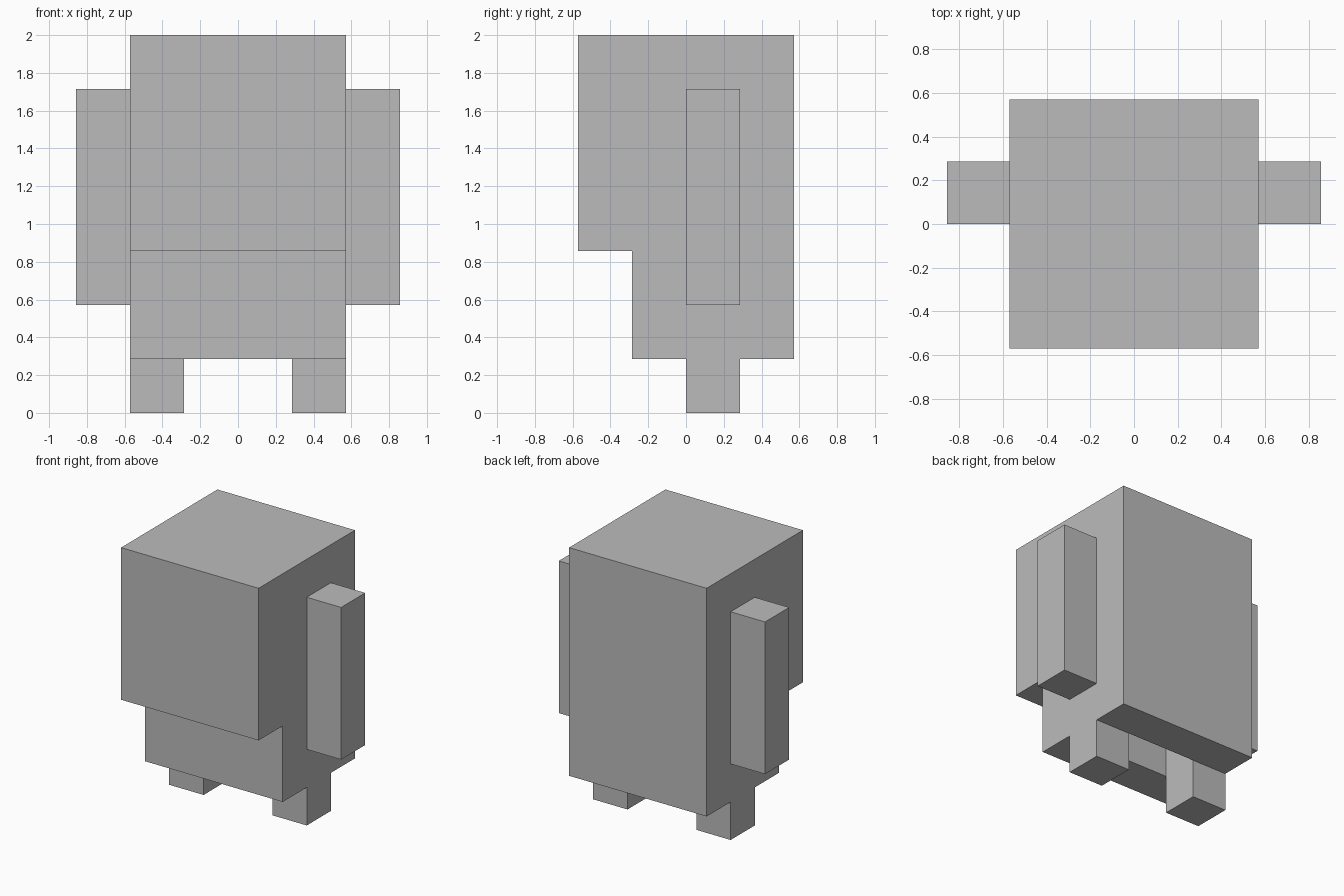
import bpy
import bmesh
from mathutils import Vector

U = 2 / 7  # block size: the model is seven blocks tall

cube = bpy.data.objects.get("Cube")
if cube:
    bpy.data.objects.remove(cube, do_unlink=True)

grey = bpy.data.materials.new("plain_grey")
grey.use_nodes = True
colour = (0.5, 0.5, 0.5, 1)
grey.diffuse_color = colour
grey.node_tree.nodes["Principled BSDF"].inputs["Base Color"].default_value = colour


def finish(name, bm):
    bmesh.ops.recalc_face_normals(bm, faces=bm.faces)
    mesh = bpy.data.meshes.new(name)
    bm.to_mesh(mesh)
    bm.free()
    mesh.materials.append(grey)
    obj = bpy.data.objects.new(name, mesh)
    bpy.context.scene.collection.objects.link(obj)
    return obj


def box(name, low, high):
    """Box between two corners, measured in blocks."""
    low, high = Vector(low) * U, Vector(high) * U
    bm = bmesh.new()
    bmesh.ops.create_cube(bm, size=1)
    bmesh.ops.scale(bm, vec=high - low, verts=bm.verts)
    bmesh.ops.translate(bm, vec=(low + high) / 2, verts=bm.verts)
    return finish(name, bm)


# Body: side profile with the head overhanging the torso, extruded across x
profile = [(-2, 7), (-2, 3), (-1, 3), (-1, 1), (2, 1), (2, 7)]
bm = bmesh.new()
face = bm.faces.new([bm.verts.new((-2 * U, y * U, z * U)) for y, z in profile])
side = bmesh.ops.extrude_face_region(bm, geom=[face])["geom"]
bmesh.ops.translate(bm, vec=(4 * U, 0, 0),
                    verts=[v for v in side if isinstance(v, bmesh.types.BMVert)])
body = finish("body", bm)

# Recess in the underside, between the legs
cutter = box("recess_cutter", (-1, 0, 0), (1, 1, 2))
cutter.hide_render = True
cutter.hide_set(True)
cut = body.modifiers.new("recess", "BOOLEAN")
cut.operation = "DIFFERENCE"
cut.solver = "EXACT"
cut.object = cutter

# Arms and legs, one on each side
for name, s in (("left", 1), ("right", -1)):
    for part, inner, outer, bottom, top in (("arm", 2, 3, 2, 6), ("leg", 1, 2, 0, 1)):
        x0, x1 = sorted((s * inner, s * outer))
        box(f"{name}_{part}", (x0, 0, bottom), (x1, 1, top))
